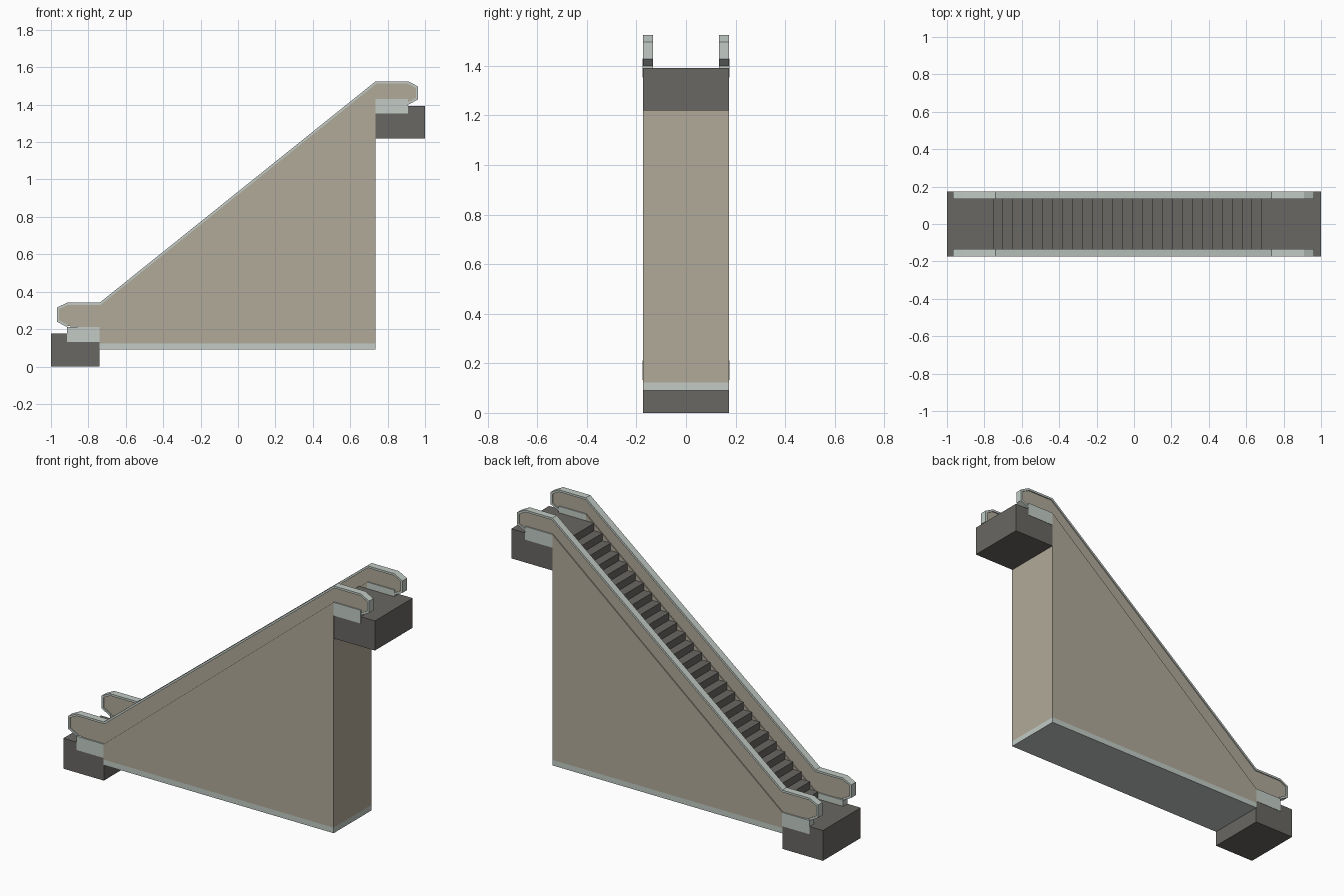
import bpy, bmesh
from mathutils import Vector

if "Cube" in bpy.data.objects:
    bpy.data.objects.remove(bpy.data.objects["Cube"])


def material(name, rgb):
    m = bpy.data.materials.new(name)
    m.diffuse_color = (*rgb, 1)
    m.use_nodes = True
    m.node_tree.nodes["Principled BSDF"].inputs["Base Color"].default_value = m.diffuse_color
    return m


BEIGE = material("beige panel", (0.44, 0.40, 0.32))
LIGHT = material("pale grey green trim", (0.54, 0.60, 0.56))
DARK = material("dark grey", (0.14, 0.135, 0.125))


def prism(name, profile, y0, y1, mat):
    """Extrude an x/z outline from y0 to y1."""
    bm = bmesh.new()
    face = bm.faces.new([bm.verts.new((x, y0, z)) for x, z in profile])
    ext = bmesh.ops.extrude_face_region(bm, geom=[face])["geom"]
    bmesh.ops.translate(bm, vec=(0, y1 - y0, 0),
                        verts=[v for v in ext if isinstance(v, bmesh.types.BMVert)])
    bmesh.ops.recalc_face_normals(bm, faces=bm.faces)
    me = bpy.data.meshes.new(name)
    bm.to_mesh(me)
    bm.free()
    me.materials.append(mat)
    ob = bpy.data.objects.new(name, me)
    bpy.context.collection.objects.link(ob)
    return ob


def rect(x0, x1, z0, z1):
    return [(x0, z0), (x1, z0), (x1, z1), (x0, z1)]


def offset(path, d):
    """Mitred offset of an open path, to its right-hand side."""
    pts = [Vector(p) for p in path]
    out = []
    for i, p in enumerate(pts):
        ns = []
        for a, b in ((i - 1, i), (i, i + 1)):
            if a >= 0 and b < len(pts):
                t = (pts[b] - pts[a]).normalized()
                ns.append(Vector((t.y, -t.x)))
        n = sum(ns, Vector((0, 0))).normalized()
        out.append(tuple(p + n * (d / n.dot(ns[0]))))
    return out


XL, XR = -0.74, 0.736      # ends of the slope
W, INNER = 0.174, 0.133    # outer half width, inner face of the balustrades
LOW, HIGH = 0.176, 1.392   # landing heights

# landings
prism("lower_landing", rect(-1, XL, 0, LOW), -0.173, 0.173, DARK)
prism("upper_landing", rect(XR, 1, 1.22, HIGH), -0.173, 0.173, DARK)

# base strip and body core under the steps
prism("base_strip", rect(XL, XR, 0.09, 0.122), -W, W, LIGHT)
prism("body_core", [(XL, 0.122), (XR, 0.122), (XR, HIGH - 0.07), (XL, LOW - 0.05)],
      -INNER, INNER, BEIGE)

# steps: one saw-tooth outline
N, X0 = 28, -0.755
dx, dz = (XR - X0) / N, (HIGH - LOW) / N
steps = []
for i in range(N):
    steps += [(X0 + i * dx, LOW + i * dz), (X0 + i * dx, LOW + (i + 1) * dz)]
steps += [(XR, HIGH), (XR, HIGH - 0.08), (X0, LOW - 0.06)]
prism("steps", steps, -INNER, INNER, DARK)

# handrail outline, from the lower end round to the upper end
rail = [(-0.915, 0.211), (-0.968, 0.24), (-0.968, 0.315), (-0.915, 0.341), (XL, 0.341),
        (XR, 1.525), (0.91, 1.525), (0.963, 1.497), (0.963, 1.428), (0.91, 1.40)]
inside = offset(rail, 0.012)
panel = offset(rail, 0.006) + [(0.91, 1.425), (XR, 1.425), (XL, 0.205)]

for side, s in (("front", -1), ("back", 1)):
    prism(side + "_handrail", rail + inside[::-1], s * INNER, s * W, LIGHT)
    prism(side + "_balustrade_panel", panel, s * (INNER + 0.006), s * (W - 0.006), BEIGE)
    prism(side + "_side_wall", [(XL, 0.122), (XR, 0.122), (XR, 1.43), (XL, 0.212)],
          s * INNER, s * W, BEIGE)
    # skirts under the handrail ends
    prism(side + "_lower_skirt", rect(-0.915, XL, 0.132, 0.212), s * INNER, s * 0.175, LIGHT)
    prism(side + "_upper_skirt", rect(XR, 0.91, 1.353, 1.43), s * INNER, s * 0.175, LIGHT)
